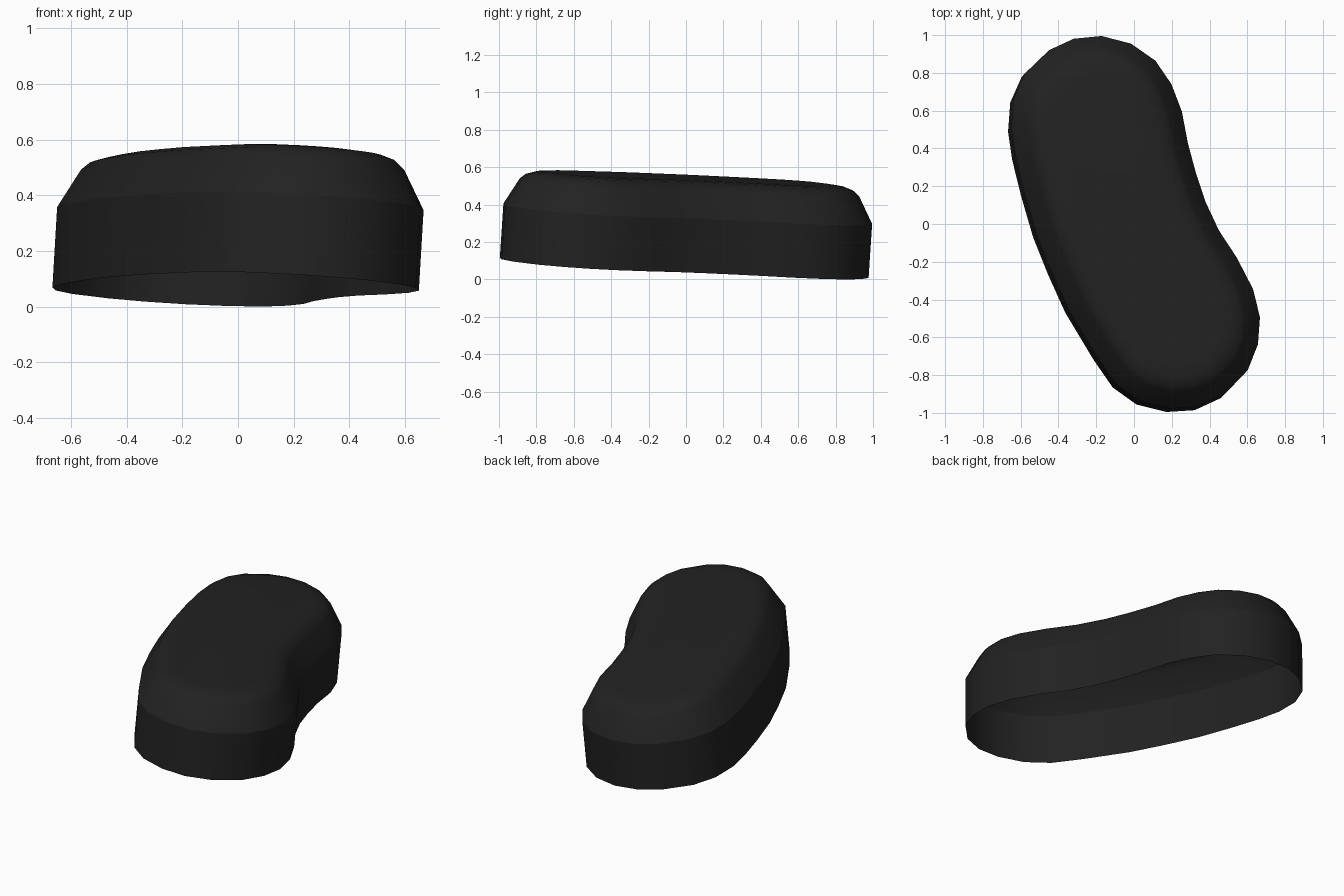
import bpy, bmesh
from mathutils import Vector

if "Cube" in bpy.data.objects:
    bpy.data.objects.remove(bpy.data.objects["Cube"])

# Bean-shaped outline at the open lower rim, clockwise from the back
OUTLINE = [(-.187, .98), (-.032, .94), (.098, .85), (.183, .725), (.238, .58),
           (.27, .41), (.313, .25), (.363, .1), (.433, -.05), (.528, -.195),
           (.613, -.36), (.65, -.51), (.639, -.655), (.585, -.79), (.46, -.92),
           (.32, -.985), (.17, -.995), (.01, -.955), (-.115, -.865),
           (-.215, -.72), (-.365, -.47), (-.455, -.27), (-.535, -.07),
           (-.60, .155), (-.645, .34), (-.667, .49), (-.655, .645),
           (-.595, .78), (-.465, .905), (-.335, .965)]
# (inset, height) from rim, up the wall, over the rounded shoulder
PROFILE = [(0, 0), (0, .29), (.078, .43), (.108, .457), (.16, .474), (.22, .48)]
LEAN = Vector((.059, .066, 1)).normalized()

mat = bpy.data.materials.new("matte black")
mat.diffuse_color = (.016, .016, .016, 1)
mat.use_nodes = True
mat.node_tree.nodes["Principled BSDF"].inputs["Base Color"].default_value = mat.diffuse_color

pts = [Vector(p) for p in OUTLINE]
n = len(pts)


def inward(i):
    """Inward direction at an outline point."""
    t = (pts[(i + 1) % n] - pts[i - 1]).normalized()
    return Vector((t.y, -t.x))


# Lofted open shell
bm = bmesh.new()
rings = []
for inset, h in PROFILE:
    ring = []
    for i in range(n):
        p = pts[i] + inward(i) * inset
        ring.append(bm.verts.new((p.x, p.y, h)))
    rings.append(ring)
for a, b in zip(rings, rings[1:]):
    for i in range(n):
        j = (i + 1) % n
        bm.faces.new((a[j], a[i], b[i], b[j]))
bm.faces.new(list(reversed(rings[-1])))

# Tilt the whole shell, then stand it on the ground
rot = Vector((0, 0, 1)).rotation_difference(LEAN)
for v in bm.verts:
    v.co = rot @ v.co
low = [min(v.co[k] for v in bm.verts) for k in range(3)]
high = [max(v.co[k] for v in bm.verts) for k in range(3)]
shift = Vector(((low[0] + high[0]) / 2, (low[1] + high[1]) / 2, low[2]))
for v in bm.verts:
    v.co -= shift

me = bpy.data.meshes.new("bean_cap")
bm.to_mesh(me)
bm.free()
me.materials.append(mat)
cap = bpy.data.objects.new("bean_cap", me)
bpy.context.collection.objects.link(cap)
bpy.context.view_layer.objects.active = cap
cap.select_set(True)
bpy.ops.object.shade_smooth_by_angle(angle=.44)
